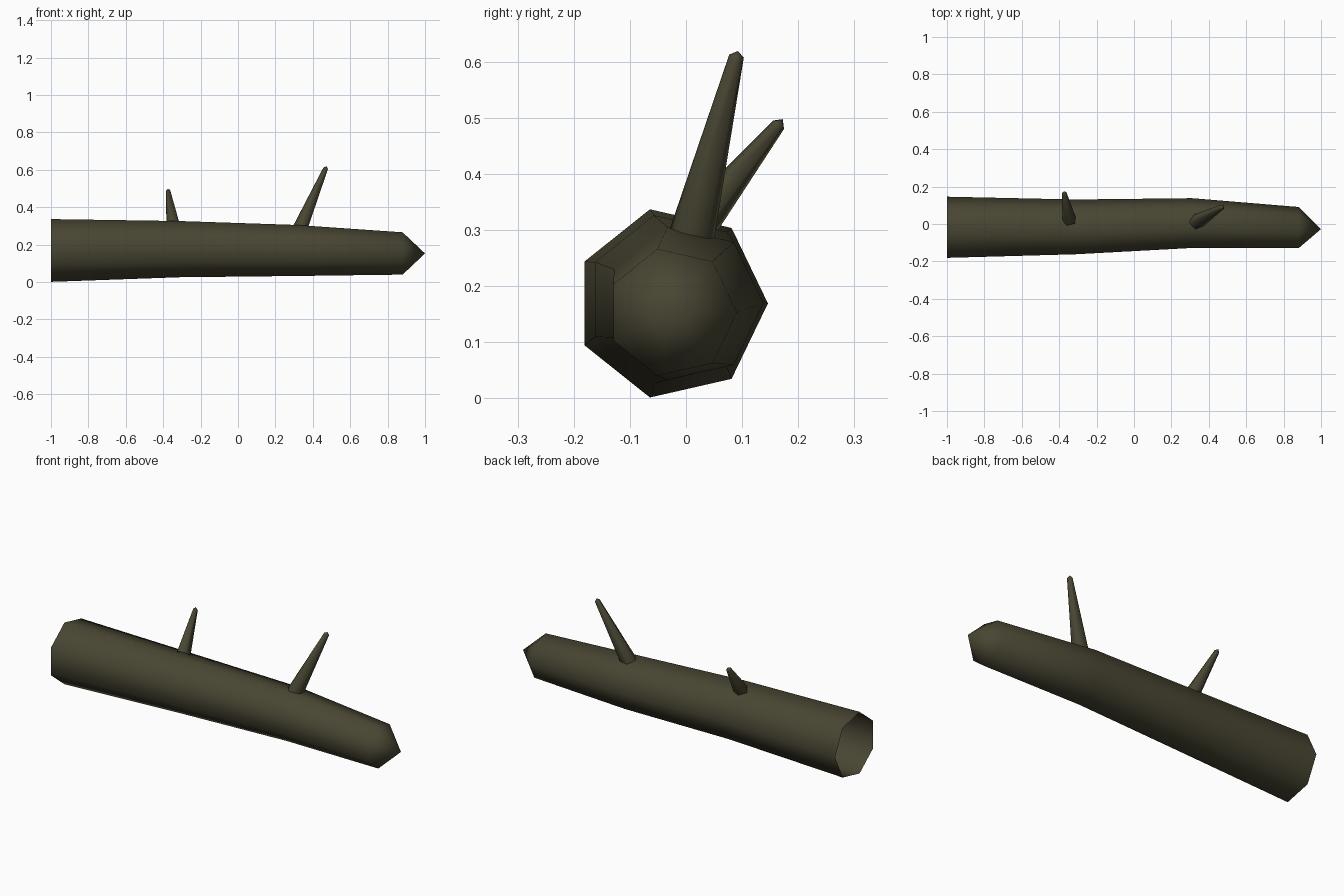
import bpy, bmesh, math
from mathutils import Vector

if "Cube" in bpy.data.objects:
    bpy.data.objects.remove(bpy.data.objects["Cube"])

bark = bpy.data.materials.new("dark_olive_bark")
bark.diffuse_color = (0.065, 0.06, 0.032, 1)
bark.use_nodes = True
bark.node_tree.nodes["Principled BSDF"].inputs["Base Color"].default_value = bark.diffuse_color


def tube(name, rings, tip, sides):
    """Skin rings of (centre, radius, u axis, v axis) and close the end at tip; base stays open."""
    bm = bmesh.new()
    loops = []
    for c, r, u, v in rings:
        loop = []
        for i in range(sides):
            a = 2 * math.pi * i / sides
            loop.append(bm.verts.new(Vector(c) + r * (math.cos(a) * u + math.sin(a) * v)))
        loops.append(loop)
    apex = bm.verts.new(tip)
    for i in range(sides):
        j = (i + 1) % sides
        for a, b in zip(loops, loops[1:]):
            bm.faces.new((a[i], a[j], b[j], b[i]))
        bm.faces.new((loops[-1][i], loops[-1][j], apex))
    for f in bm.faces:
        f.smooth = True
    me = bpy.data.meshes.new(name)
    bm.to_mesh(me)
    bm.free()
    me.materials.append(bark)
    ob = bpy.data.objects.new(name, me)
    bpy.context.collection.objects.link(ob)
    return ob


# Hollow seven-sided trunk, slightly bent, with a pointed end
Y, Z = Vector((0, 1, 0)), Vector((0, 0, 1))
trunk = [((-1, -0.026, 0.169), 0.172), ((-0.31, -0.023, 0.176), 0.154),
         ((0.31, -0.002, 0.169), 0.14), ((0.88, -0.025, 0.153), 0.116)]
tube("trunk", [(c, r, Y, Z) for c, r in trunk], (1, -0.027, 0.153), 7)


# Tapered twigs rooted just under the bark
def twig(name, base, end, r0, r1):
    base, end = Vector(base), Vector(end)
    d = (end - base).normalized()
    u = d.cross(Y).normalized()
    v = d.cross(u)
    tube(name, [(base, r0, u, v), (end, r1, u, v)], end + d * 0.012, 5)


twig("tall_twig", (0.335, 0.01, 0.285), (0.47, 0.09, 0.608), 0.043, 0.014)
twig("short_twig", (-0.345, 0.02, 0.31), (-0.373, 0.165, 0.488), 0.038, 0.013)
